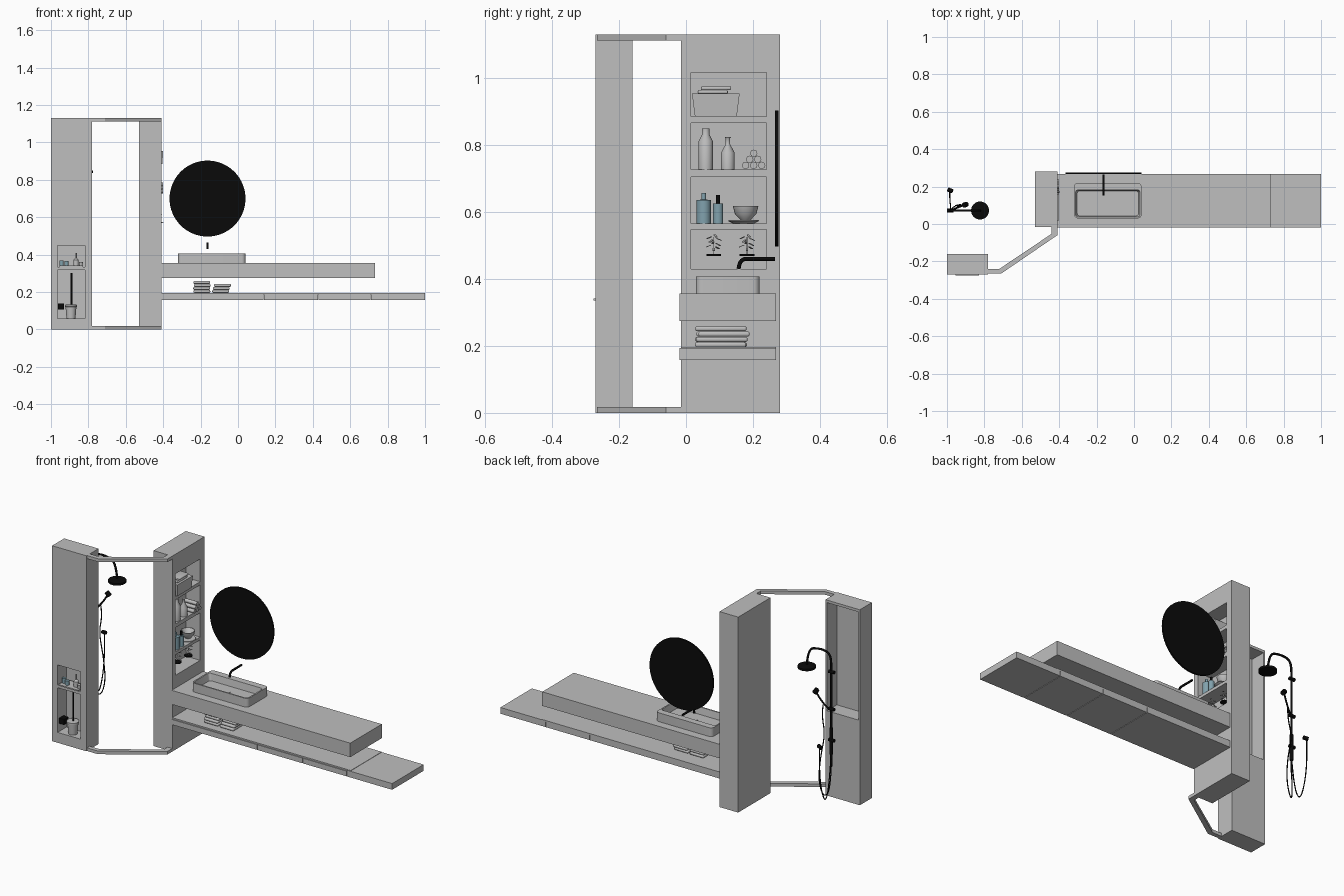
import bpy, bmesh, math, random
from mathutils import Vector, Matrix

random.seed(4)
cube = bpy.data.objects.get("Cube")
if cube:
    bpy.data.objects.remove(cube, do_unlink=True)


def material(name, r, g, b):
    m = bpy.data.materials.new(name)
    m.use_nodes = True
    m.diffuse_color = (r, g, b, 1)
    m.node_tree.nodes["Principled BSDF"].inputs["Base Color"].default_value = (r, g, b, 1)
    return m


GREY = material("stone grey", .52, .52, .52)
BLACK = material("matt black", .003, .003, .003)
TEAL = material("soft teal", .22, .36, .42)


def finish(name, bm, mat, smooth=False):
    bmesh.ops.recalc_face_normals(bm, faces=bm.faces)
    me = bpy.data.meshes.new(name)
    bm.to_mesh(me)
    bm.free()
    me.materials.append(mat)
    ob = bpy.data.objects.new(name, me)
    bpy.context.collection.objects.link(ob)
    bpy.ops.object.select_all(action='DESELECT')
    ob.select_set(True)
    bpy.context.view_layer.objects.active = ob
    if smooth:
        bpy.ops.object.shade_smooth_by_angle(angle=math.radians(40))
    return ob


def add_box(bm, x, y, z):
    mid = Vector([(a + b) / 2 for a, b in (x, y, z)])
    size = [b - a for a, b in (x, y, z)]
    return bmesh.ops.create_cube(bm, size=1, matrix=Matrix.Translation(mid) @ Matrix.Diagonal((*size, 1)))["verts"]


def box(name, x, y, z, mat=GREY, round_by=0):
    bm = bmesh.new()
    add_box(bm, x, y, z)
    if round_by:
        bmesh.ops.bevel(bm, geom=bm.edges[:], offset=round_by, segments=3, affect='EDGES', profile=.5)
    return finish(name, bm, mat, round_by > 0)


def cut(ob, boxes):
    bm = bmesh.new()
    for b in boxes:
        add_box(bm, *b)
    cutter = finish("cutter", bm, GREY)
    cutter.hide_render = True
    mod = ob.modifiers.new("niches", 'BOOLEAN')
    mod.operation, mod.solver, mod.object = 'DIFFERENCE', 'EXACT', cutter
    bpy.context.view_layer.objects.active = ob
    bpy.ops.object.modifier_apply(modifier=mod.name)
    bpy.data.objects.remove(cutter, do_unlink=True)


def lathe(name, at, profile, mat=GREY, sides=24):
    """Spin (radius, height) points around a vertical axis."""
    bm = bmesh.new()
    rings = []
    for r, h in profile:
        rings.append([bm.verts.new((at[0] + r * math.cos(t), at[1] + r * math.sin(t), at[2] + h))
                      for t in (math.tau * i / sides for i in range(sides))])
    for a, b in zip(rings, rings[1:]):
        for i in range(sides):
            j = (i + 1) % sides
            bm.faces.new((a[i], a[j], b[j], b[i]))
    bm.faces.new(rings[0])
    bm.faces.new(rings[-1])
    return finish(name, bm, mat, True)


def tube(name, points, radius, mat=BLACK, smooth=True):
    cu = bpy.data.curves.new(name, 'CURVE')
    cu.dimensions = '3D'
    cu.bevel_depth, cu.bevel_resolution, cu.use_fill_caps = radius, 2, True
    sp = cu.splines.new('NURBS' if smooth else 'POLY')
    sp.points.add(len(points) - 1)
    for p, c in zip(sp.points, points):
        p.co = (*c, 1)
    if smooth:
        sp.use_endpoint_u, sp.order_u, sp.resolution_u = True, 3, 6
    cu.materials.append(mat)
    ob = bpy.data.objects.new(name, cu)
    bpy.context.collection.objects.link(ob)
    return ob


def prism(name, outline, z0, z1):
    bm = bmesh.new()
    face = bm.faces.new([bm.verts.new((x, y, z0)) for x, y in outline])
    top = bmesh.ops.extrude_face_region(bm, geom=[face])["geom"]
    bmesh.ops.translate(bm, vec=(0, 0, z1 - z0), verts=[v for v in top if isinstance(v, bmesh.types.BMVert)])
    return finish(name, bm, GREY)


# Tall wall with four side niches
wall = box("niche_wall", (-.53, -.41), (-.015, .28), (0, 1.13))
cut(wall, [((-.5, -.4), (.015, .24), z) for z in ((.43, .548), (.565, .705), (.727, .866), (.885, 1.016))])

# Front pillar: two niches in front, a tall recess behind
pillar = box("front_pillar", (-1, -.78), (-.27, -.16), (0, 1.13))
cut(pillar, [((-.965, -.818), (-.28, -.19), (.06, .318)),
             ((-.965, -.818), (-.28, -.19), (.335, .45)),
             ((-.99, -.79), (-.25, -.15), (.49, 1.115))])

# Angled screen rails joining pillar and wall
rail = [(-.78, -.265), (-.71, -.265), (-.41, -.06), (-.41, -.015),
        (-.44, -.015), (-.44, -.052), (-.72, -.24), (-.78, -.24)]
prism("floor_rail", rail, 0, .018)
prism("ceiling_rail", rail, 1.112, 1.13)

# Counter and long low shelf
box("counter", (-.41, .732), (-.02, .268), (.275, .356))
edges = (-.41, .14, .43, .712)
for a, b in zip(edges, edges[1:]):
    box("shelf_drawer", (a, b - .003), (-.02, .268), (.158, .188))
box("shelf_top", (-.41, .732), (-.015, .268), (.188, .196))
box("shelf_end", (.712, 1), (-.02, .268), (.158, .194))

# Basin with a sunken bowl and a tap ledge
bm = bmesh.new()
add_box(bm, (-.32, .04), (.03, .22), (.356, .407))
bmesh.ops.bevel(bm, geom=[e for e in bm.edges if abs(e.verts[0].co.z - e.verts[1].co.z) > .01],
                offset=.02, segments=5, affect='EDGES', profile=.5)
bm.faces.ensure_lookup_table()
bm.normal_update()
top = max(bm.faces, key=lambda f: f.calc_center_median().z)
bmesh.ops.inset_region(bm, faces=[top], thickness=.008)
for v in top.verts:
    if v.co.y > .12:
        v.co.y -= .03
inner = bmesh.ops.extrude_discrete_faces(bm, faces=[top])["faces"][0]
for v in inner.verts:
    v.co = Vector((-.14 + (v.co.x + .14) * .95, .11 + (v.co.y - .11) * .92, .367))
finish("basin", bm, GREY, True)
lathe("basin_drain", (-.14, .11, .367), [(.012, 0), (.012, .003)])

# Wall tap and round mirror
tube("tap_spout", [(-.163, .265, .46), (-.163, .2, .46), (-.163, .16, .46), (-.163, .157, .43)], .006)
mirror = lathe("round_mirror", (0, 0, 0), [(.203, -.005), (.203, .005)], BLACK, 64)
mirror.rotation_euler.x = math.pi / 2
mirror.location = (-.163, .271, .7)

# Shower column, head, hand shower and hoses
SX, SY = -.98, .072
tube("shower_column", [(SX, SY, .31), (SX, SY, .87)], .006, smooth=False)
tube("shower_arm", [(SX, SY, .87), (SX, SY, .93), (-.96, SY, .965), (-.9, SY, .97),
                    (-.83, SY, .95), (-.823, SY, .85)], .006)
lathe("shower_head", (-.823, SY, .838), [(.048, 0), (.048, .012), (.015, .02)], BLACK, 32)
tube("mixer_body", [(SX, SY, .38), (SX, SY, .53)], .01, smooth=False)
for z in (.46, .64, .855):
    tube("wall_bracket", [(-1, SY, z), (-.965, SY, z)], .01, smooth=False)
tube("hand_shower_handle", [(SX, SY, .63), (-.94, .09, .66), (-.905, .103, .73)], .005)
tube("hand_shower_head", [(-.91, .1, .745), (-.895, .106, .725)], .014, smooth=False)
tube("hand_shower_hose", [(-.94, .09, .66), (-.935, .095, .6), (-.96, .1, .5), (-.93, .1, .36),
                          (-.92, .105, .22), (-.95, .1, .13), (SX, .08, .17), (SX, SY, .32)], .003)
tube("spray_handset", [(-.995, .185, .46), (-.97, .175, .465)], .011, smooth=False)
tube("spray_hose", [(-.985, .185, .46), (-.985, .19, .34), (-.985, .17, .2), (-.985, .13, .12),
                    (SX, .09, .22), (SX, SY, .4)], .003)

# Folded towels on the low shelf
for x, layers in ((-.19, 4), (-.088, 3)):
    for i in range(layers):
        d = random.uniform(-.006, .006)
        box("folded_towel", (x - .045 + d, x + .045 + d), (.032 + d, .185 + d),
            (.196 + i * .016, .211 + i * .016), GREY, .006)

# Top niche: tapered basket with towels
bm = bmesh.new()
for v in add_box(bm, (-.485, -.4), (.018, .16), (.885, .953)):
    if v.co.z < .9:
        v.co.y = .09 + (v.co.y - .09) * .88
        v.co.x = -.443 + (v.co.x + .443) * .9
finish("basket", bm, GREY)
for i in range(2):
    box("basket_towel", (-.475, -.41), (.035 + i * .01, .125 + i * .01),
        (.953 + i * .011, .964 + i * .011), GREY, .004)

# Second niche: bottles and rolled cloths
lathe("tall_bottle", (-.435, .059, .727), [(.021, 0), (.021, .085), (.011, .104), (.011, .122)])
lathe("short_bottle", (-.435, .125, .727), [(.02, 0), (.02, .05), (.007, .075), (.007, .093), (.01, .097)])
for row in range(3):
    for i in range(3 - row):
        y = .178 + .024 * i + .012 * row
        tube("rolled_cloth", [(-.48, y, .739 + row * .018), (-.4, y, .739 + row * .018)], .011, GREY, False)

# Third niche: soap set and bowls
lathe("soap_dispenser", (-.435, .053, .565), [(.021, 0), (.021, .07), (.007, .072), (.007, .092)], TEAL)
lathe("tumbler", (-.43, .096, .565), [(.015, 0), (.015, .06)], TEAL)
lathe("tumbler_cap", (-.43, .096, .625), [(.006, 0), (.006, .025)], BLACK)
lathe("plate", (-.445, .172, .565), [(.03, 0), (.046, .008), (.044, .011)])
lathe("bowl", (-.445, .178, .576), [(.015, 0), (.032, .018), (.038, .042), (.034, .042), (.012, .008)])

# Lowest niche: two sprigs above dark dishes
for y in (.083, .182):
    lathe("sprig_dish", (-.445, y, .469), [(.022, 0), (.022, .005)], BLACK)
    tube("sprig_stem", [(-.445, y, .474), (-.445, y, .525)], .0012, GREY, False)
    bm = bmesh.new()
    for i in range(9):
        t = i * 2.4
        turn = Matrix.Translation((-.445 + .014 * math.cos(t), y + .016 * math.sin(t), .488 + i * .005))
        bmesh.ops.create_cube(bm, size=1, matrix=turn @ Matrix.Rotation(t, 4, 'Z')
                              @ Matrix.Rotation(.4, 4, 'Y') @ Matrix.Diagonal((.016, .007, .002, 1)))
    finish("sprig_leaves", bm, GREY)

# Pillar niches: brush set, paper holder and small toiletries
lathe("brush_holder", (-.893, -.233, .06), [(.024, 0), (.029, .06), (.033, .062), (.033, .072), (.01, .074)])
tube("brush_handle", [(-.891, -.233, .13), (-.891, -.233, .302)], .005, smooth=False)
box("paper_holder", (-.962, -.93), (-.26, -.22), (.108, .14), BLACK)
box("niche_tray", (-.955, -.83), (-.276, -.2), (.335, .342))
lathe("small_jar", (-.943, -.24, .342), [(.011, 0), (.011, .028)], TEAL)
lathe("small_cup", (-.917, -.25, .342), [(.011, 0), (.011, .024)], TEAL)
lathe("small_dispenser", (-.866, -.24, .342), [(.014, 0), (.014, .03), (.004, .04), (.004, .068)])
lathe("small_pot", (-.84, -.25, .342), [(.009, 0), (.011, .02)])
